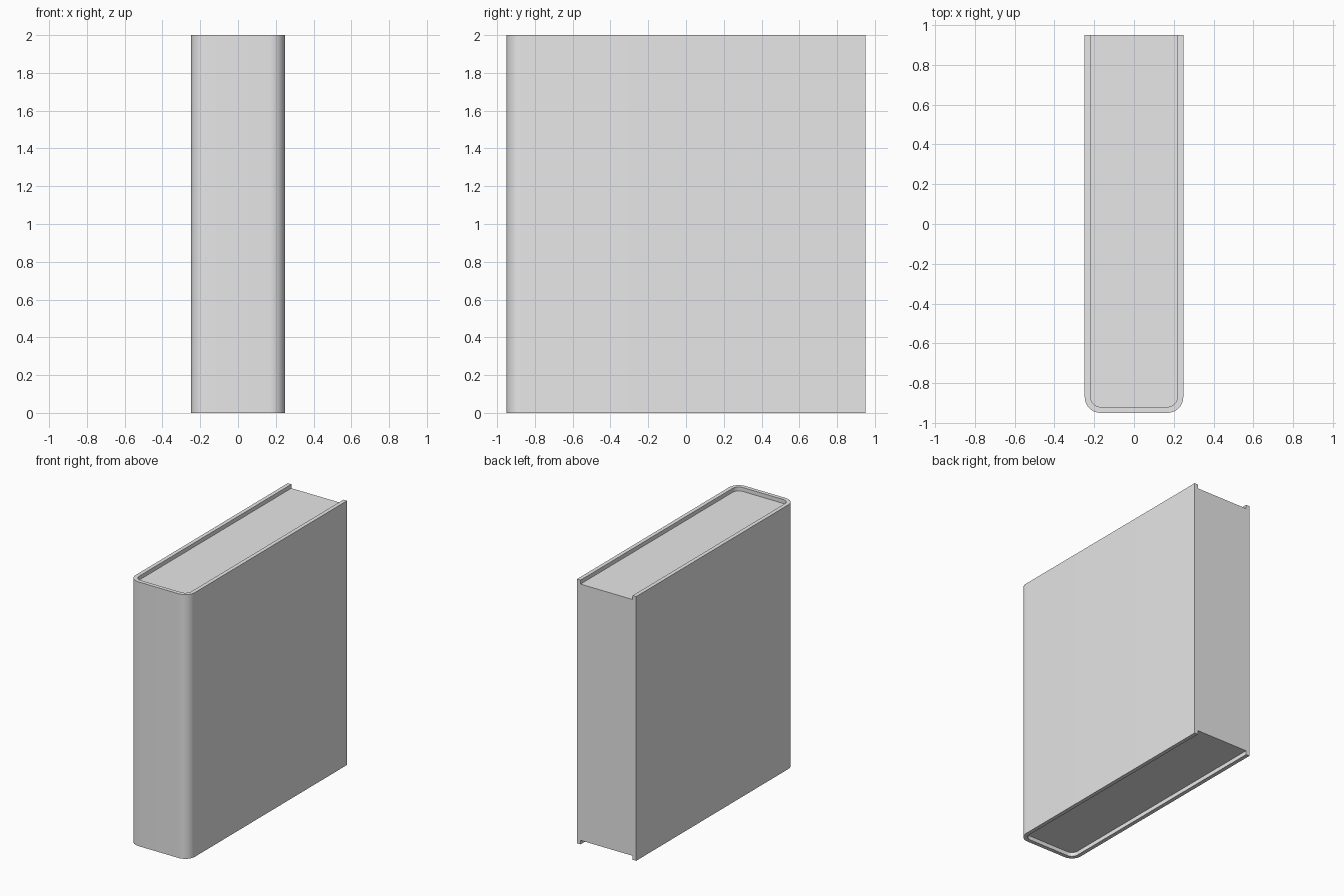
import bpy, bmesh
from math import pi, sin, cos

cube = bpy.data.objects.get("Cube")
if cube:
    bpy.data.objects.remove(cube, do_unlink=True)

HALF_W, HALF_D, HEIGHT = 0.248, 0.95, 2.0
BOARD, RECESS, RADIUS, STEPS = 0.03, 0.03, 0.08, 10

grey = bpy.data.materials.new("plain_grey")
grey.use_nodes = True
grey.diffuse_color = (0.8, 0.8, 0.8, 1)
grey.node_tree.nodes["Principled BSDF"].inputs["Base Color"].default_value = grey.diffuse_color


def u_profile(half_w, front, back, radius):
    """Outline with a square back and two rounded front corners."""
    points = [(half_w, back), (-half_w, back)]
    for side, start in ((-1, pi), (1, 1.5 * pi)):
        for i in range(STEPS + 1):
            a = start + i / STEPS * pi / 2
            points.append((side * (half_w - radius) + radius * cos(a),
                           front + radius + radius * sin(a)))
    return points


def prism(name, outline, z0, z1):
    bm = bmesh.new()
    base = bm.faces.new([bm.verts.new((x, y, z0)) for x, y in outline])
    top = bmesh.ops.extrude_face_region(bm, geom=[base])["geom"]
    moved = [v for v in top if isinstance(v, bmesh.types.BMVert)]
    bmesh.ops.translate(bm, verts=moved, vec=(0, 0, z1 - z0))
    bmesh.ops.recalc_face_normals(bm, faces=bm.faces)
    mesh = bpy.data.meshes.new(name)
    bm.to_mesh(mesh)
    bm.free()
    mesh.materials.append(grey)
    obj = bpy.data.objects.new(name, mesh)
    bpy.context.collection.objects.link(obj)
    return obj


# Book body with a rounded spine at the front
book = prism("book_body", u_profile(HALF_W, -HALF_D, HALF_D, RADIUS), 0, HEIGHT)
bpy.ops.object.select_all(action="DESELECT")
bpy.context.view_layer.objects.active = book
book.select_set(True)

# Page ends sunk below the cover rim, open at the back
inner = u_profile(HALF_W - BOARD, BOARD - HALF_D, HALF_D + 0.1, RADIUS - BOARD)
for name, z0, z1 in (("top_recess", HEIGHT - RECESS, HEIGHT + 0.1),
                     ("bottom_recess", -0.1, RECESS)):
    cutter = prism(name, inner, z0, z1)
    cutter.hide_render = True
    cut = book.modifiers.new(name, "BOOLEAN")
    cut.operation = "DIFFERENCE"
    cut.solver = "EXACT"
    cut.object = cutter
    bpy.ops.object.modifier_apply(modifier=cut.name)
    bpy.data.objects.remove(cutter, do_unlink=True)

# Smooth spine corners, crisp edges elsewhere
bpy.ops.object.shade_smooth_by_angle(angle=pi / 6)
